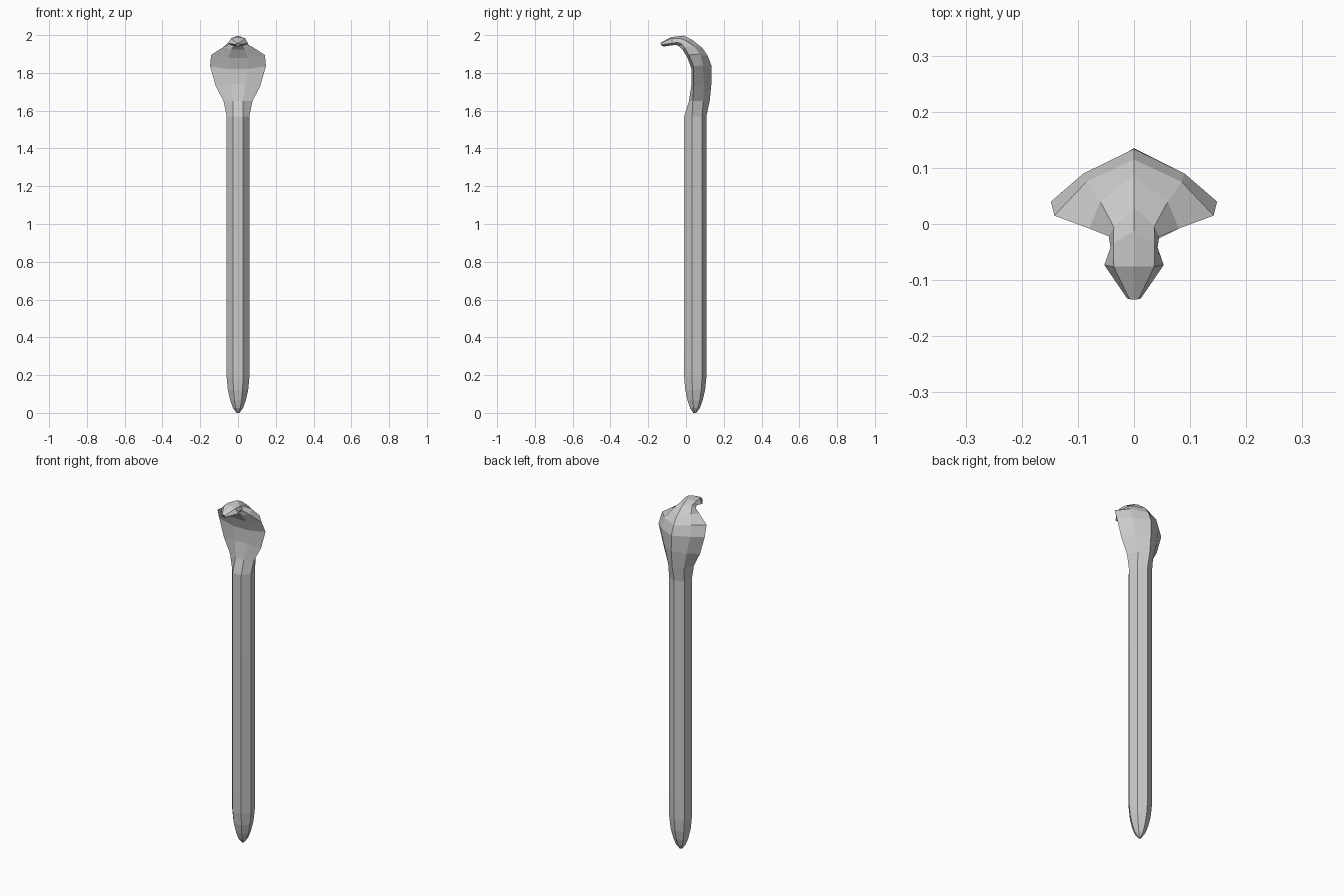
import bpy, bmesh
from math import sin, cos, pi

# Each ring is half a seven-sided section: back ridge, shoulder, side, front edge
def tube_ring(r, z, y=0.046):
    half = [(r * sin(2 * pi * i / 7), y + r * cos(2 * pi * i / 7), z) for i in range(4)]
    return half

# Tapered tail and straight body
rings = [tube_ring(r, z) for r, z in
         [(0.008, 0.0), (0.027, 0.025), (0.042, 0.065), (0.055, 0.12), (0.062, 0.19),
          (0.063, 0.3), (0.063, 0.7), (0.063, 1.1), (0.062, 1.57)]]

# Flared hood curling forward into the head:
# back (y, z), shoulder (x, y, z), side (x, y, z), front edge (x, y, z)
hood = [
    ((.126, 1.655), (.050, .092, 1.65), (.076, .036, 1.65), (.027, .016, 1.65)),
    ((.135, 1.75), (.070, .095, 1.74), (.118, .041, 1.73), (.040, .029, 1.74)),
    ((.134, 1.84), (.090, .090, 1.84), (.148, .040, 1.835), (.050, .029, 1.82)),
    ((.115, 1.89), (.085, .075, 1.90), (.142, .015, 1.895), (.050, .008, 1.88)),
    ((.087, 1.932), (.060, .040, 1.943), (.080, -.008, 1.935), (.035, -.020, 1.925)),
    ((.030, 1.977), (.036, -.005, 1.973), (.045, -.022, 1.953), (.020, -.038, 1.942)),
    ((-.012, 1.997), (.037, -.035, 1.983), (.042, -.042, 1.962), (.020, -.055, 1.948)),
    ((-.076, 1.99), (.036, -.076, 1.983), (.053, -.073, 1.958), (.020, -.080, 1.945)),
    ((-.135, 1.96), (.008, -.134, 1.957), (.012, -.133, 1.949), (.006, -.120, 1.939)),
]
rings += [[(0, *b), s, e, f] for b, s, e, f in hood]

# Mirror each half section and skin the rings
bm = bmesh.new()
loops = []
for half in rings:
    full = half + [(-x, y, z) for x, y, z in reversed(half[1:])]
    loops.append([bm.verts.new(p) for p in full])
for a, b in zip(loops, loops[1:]):
    for i in range(7):
        j = (i + 1) % 7
        bm.faces.new((a[i], a[j], b[j], b[i]))
bm.faces.new(loops[0])
bm.faces.new(loops[-1])
bmesh.ops.recalc_face_normals(bm, faces=bm.faces)

mesh = bpy.data.meshes.new("hooded_snake_body")
bm.to_mesh(mesh)
bm.free()
bpy.context.collection.objects.link(bpy.data.objects.new("hooded_snake_body", mesh))
